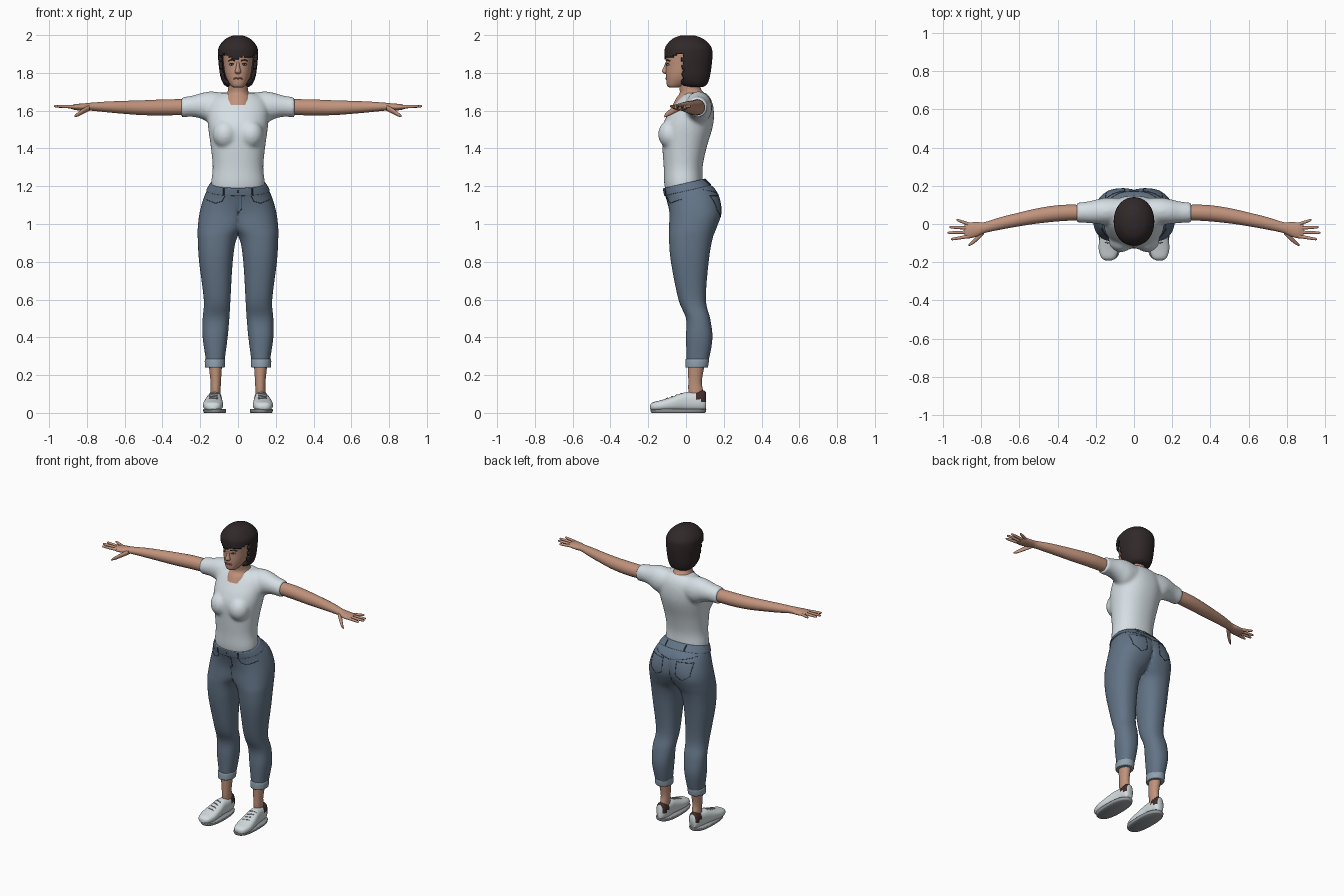
import bpy, bmesh, math
from mathutils import Vector, Matrix
from mathutils.bvhtree import BVHTree

cube = bpy.data.objects.get("Cube")
if cube:
    bpy.data.objects.remove(cube)


def material(name, *rgb):
    m = bpy.data.materials.new(name)
    m.use_nodes = True
    m.diffuse_color = (*rgb, 1)
    m.node_tree.nodes["Principled BSDF"].inputs["Base Color"].default_value = (*rgb, 1)
    return m


SKIN = material("skin", .53, .29, .2)
SHIRT = material("shirt_white", .67, .74, .78)
DENIM = material("denim", .125, .175, .24)
FADED = material("faded_denim", .28, .36, .43)
HAIR = material("hair_brown", .03, .021, .022)
SHOE = material("shoe_white", .66, .72, .74)
SOLE = material("sole_grey", .3, .32, .34)
HEEL = material("heel_brown", .05, .025, .022)
LIP = material("lip_pink", .36, .15, .12)
STITCH = material("stitch_navy", .035, .045, .065)


def spline(a, b, c, d, t):
    """Smooth step between b and c."""
    return b + .5 * t * (c - a + t * (2 * a - 5 * b + 4 * c - d + t * (3 * (b - c) + d - a)))


def sym(rows):
    """Rows of (z, half width, front, back) to centred bounds."""
    return [(z, -w, w, f, b) for z, w, f, b in rows]


def add_loft(bm, axis, rows, n=32, power=1.0, steps=4):
    """Closed skin through cross-sections given as position and bounds."""
    last = len(rows) - 1
    fine = []
    for i in range(last):
        four = [rows[min(max(i + k, 0), last)] for k in (-1, 0, 1, 2)]
        fine += [[spline(*q, s / steps) for q in zip(*four)] for s in range(steps)]
    fine.append(rows[-1])
    rings = []
    for t, u0, u1, v0, v1 in fine:
        ring = []
        for k in range(n):
            a = 2 * math.pi * (k + .5) / n
            c, s = math.cos(a), math.sin(a)
            p = [0, 0, 0]
            p[axis] = t
            p[(axis + 1) % 3] = (u0 + u1) / 2 + (u1 - u0) / 2 * math.copysign(abs(c) ** power, c)
            p[(axis + 2) % 3] = (v0 + v1) / 2 + (v1 - v0) / 2 * math.copysign(abs(s) ** power, s)
            ring.append(bm.verts.new(p))
        rings.append(ring)
    for a, b in zip(rings, rings[1:]):
        for k in range(n):
            bm.faces.new((a[k], a[(k + 1) % n], b[(k + 1) % n], b[k]))
    bm.faces.new(rings[0])
    bm.faces.new(rings[-1])
    bmesh.ops.recalc_face_normals(bm, faces=bm.faces)


def finish(name, bm, mats, mirror=False):
    me = bpy.data.meshes.new(name)
    bm.to_mesh(me)
    bm.free()
    ob = bpy.data.objects.new(name, me)
    bpy.context.scene.collection.objects.link(ob)
    for m in mats:
        me.materials.append(m)
    bpy.ops.object.select_all(action="DESELECT")
    ob.select_set(True)
    bpy.context.view_layer.objects.active = ob
    bpy.ops.object.shade_smooth_by_angle(angle=math.radians(50))
    if mirror:
        ob.modifiers.new("mirror", "MIRROR")
    return ob


def loft(name, axis, rows, mat, mirror=False, **kw):
    bm = bmesh.new()
    add_loft(bm, axis, rows, **kw)
    return finish(name, bm, [mat], mirror)


def ball(bm, centre, size):
    bmesh.ops.create_uvsphere(bm, u_segments=24, v_segments=16, radius=1,
                              matrix=Matrix.Translation(centre) @ Matrix.Diagonal((*size, 1)))


def seam(name, target, points, direction, mat, radius=.0018, mirror=True):
    """Thin line laid on a surface by casting points onto it."""
    me = target.data
    tree = BVHTree.FromPolygons([v.co for v in me.vertices], [p.vertices for p in me.polygons])
    points = [Vector(p) for p in points]
    path = [a.lerp(b, k / 8) for a, b in zip(points, points[1:]) for k in range(8)] + points[-1:]
    hits = [tree.ray_cast(p, Vector(direction))[0] for p in path]
    hits = [h for h in hits if h]
    if len(hits) < 2:
        return
    cu = bpy.data.curves.new(name, "CURVE")
    cu.dimensions, cu.bevel_depth, cu.bevel_resolution = "3D", radius, 1
    sp = cu.splines.new("POLY")
    sp.points.add(len(hits) - 1)
    for p, h in zip(sp.points, hits):
        p.co = (*h, 1)
    cu.materials.append(mat)
    ob = bpy.data.objects.new(name, cu)
    bpy.context.scene.collection.objects.link(ob)
    if mirror:
        ob.modifiers.new("mirror", "MIRROR")


BACK, FRONT, DOWN = (0, -1, 0), (0, 1, 0), (0, 0, -1)

# Jeans: one leg with half the hips, mirrored
bm = bmesh.new()
add_loft(bm, 2, [(.25, .075, .168, .005, .11), (.3, .068, .173, .003, .125), (.4, .055, .187, 0, .14),
                 (.5, .046, .187, 0, .128), (.6, .04, .181, -.04, .105), (.8, .028, .206, -.08, .12),
                 (.92, .008, .213, -.09, .14), (.98, -.04, .213, -.09, .162), (1.06, -.08, .203, -.088, .187),
                 (1.14, -.13, .178, -.1, .165), (1.2, -.15, .15, -.117, .104)], n=56, power=.88)
for v in bm.verts:
    v.co.x = max(v.co.x, 0)
    v.co.z += .23 * v.co.y * min(max((v.co.z - 1.05) / .12, 0), 1)
inner = [f for f in bm.faces if all(v.co.x < 1e-5 for v in f.verts)]
bmesh.ops.delete(bm, geom=inner, context="FACES")
jeans = finish("jeans", bm, [DENIM], True)

# Tilted waistband
bm = bmesh.new()
add_loft(bm, 2, sym([(1.175, .166, -.113, .132), (1.18, .167, -.116, .132),
                     (1.212, .15, -.122, .106), (1.217, .145, -.119, .101)]), n=48, power=.92)
for v in bm.verts:
    v.co.z += .23 * v.co.y
waistband = finish("waistband", bm, [DENIM])

# Denim details
seam("back_pocket", jeans, [(.05, 1, 1.15), (.05, 1, 1.06), (.095, 1, 1.035), (.145, 1, 1.07),
                            (.15, 1, 1.15), (.05, 1, 1.15)], BACK, STITCH)
seam("back_yoke", jeans, [(.004, 1, 1.15), (.15, 1, 1.18)], BACK, STITCH)
seam("front_pocket", jeans, [(.07, -1, 1.15), (.085, -1, 1.12), (.12, -1, 1.11), (.17, -1, 1.13)], FRONT, STITCH)
seam("fly_stitch", jeans, [(.02, -1, 1.15), (.02, -1, 1.08), (.003, -1, 1.06)], FRONT, STITCH, mirror=False)
seam("front_belt_loop", waistband, [(.075, -1, 1.155), (.075, -1, 1.19)], FRONT, STITCH, .004)
seam("back_belt_loop", waistband, [(.07, 1, 1.205), (.07, 1, 1.235)], BACK, STITCH, .004)
seam("waist_button", waistband, [(-.004, -1, 1.172), (.004, -1, 1.172)], FRONT, STITCH, .005, False)

# Cuffs and ankles
loft("cuff", 2, [(.24, .074, .17, .0, .112), (.245, .069, .175, -.004, .117), (.28, .068, .176, -.003, .122),
                 (.286, .073, .17, .002, .117)], FADED, True)
loft("ankle", 2, [(.06, .095, .145, .02, .098), (.12, .092, .145, .012, .09), (.17, .09, .146, .012, .084),
                  (.26, .084, .156, .01, .1)], SKIN, True)

# Shoes
bm = bmesh.new()
add_loft(bm, 1, [(-.19, .02, .042, .115, .15), (-.175, .012, .056, .094, .172), (-.13, .01, .068, .08, .185),
                 (-.07, .01, .087, .08, .18), (-.01, .01, .108, .085, .167), (.04, .01, .11, .084, .16),
                 (.09, .012, .12, .088, .155), (.106, .02, .11, .1, .145)], power=.8)
for f in bm.faces:
    c = f.calc_center_median()
    f.material_index = int(c.y > .06 and c.z > .065)
shoe = finish("shoe", bm, [SHOE, HEEL], True)
loft("shoe_sole", 2, [(z, .122 - w, .125 + w, -.186 - g, .105 + g)
                      for z, w, g in ((0, .054, -.004), (.004, .058, 0), (.016, .06, .003), (.02, .058, 0))],
     SOLE, True, power=.8)
for k in range(4):
    y = -.105 + .025 * k
    seam("shoe_lace", shoe, [(.108, y, 1), (.152, y + .01, 1)], DOWN, SOLE, .003)

# Shirt: torso, bust and sleeves fused and softened
bm = bmesh.new()
add_loft(bm, 2, sym([(1.17, .138, -.108, .085), (1.22, .142, -.116, .088), (1.3, .134, -.118, .088),
                     (1.4, .143, -.125, .108), (1.5, .157, -.128, .138), (1.56, .162, -.108, .148),
                     (1.62, .16, -.07, .145), (1.665, .14, -.035, .13), (1.695, .09, .0, .105)]), n=48, power=.92)
for side in (-1, 1):
    ball(bm, (side * .068, -.082, 1.475), (.066, .066, .075))
    add_loft(bm, 0, [(side * x, *r) for x, *r in (
        (.08, 0, .135, 1.54, 1.695), (.14, -.005, .138, 1.53, 1.702), (.19, 0, .13, 1.555, 1.695),
        (.24, .005, .118, 1.567, 1.68), (.3, .008, .112, 1.564, 1.671))])
shirt = finish("shirt", bm, [SHIRT])
remesh = shirt.modifiers.new("fuse", "REMESH")
remesh.mode, remesh.voxel_size, remesh.use_smooth_shade = "VOXEL", .009, True
soften = shirt.modifiers.new("soften", "SMOOTH")
soften.factor, soften.iterations = .5, 10

# Arms and hands
loft("arm", 0, [(.26, .02, .1, 1.578, 1.661), (.38, .015, .1, 1.575, 1.66), (.5, .003, .083, 1.576, 1.655),
                (.6, -.012, .06, 1.583, 1.652), (.7, -.03, .035, 1.592, 1.648), (.78, -.047, .01, 1.6, 1.642),
                (.82, -.065, .01, 1.6, 1.638), (.86, -.075, .008, 1.603, 1.635), (.885, -.07, 0, 1.61, 1.628)],
     SKIN, True)
for name, base, reach, tip in (("index_finger", -.064, .957, -.08), ("middle_finger", -.043, .975, -.046),
                               ("ring_finger", -.022, .966, -.016), ("little_finger", -.002, .928, .022)):
    rows = []
    for t, r in ((0, .0095), (.5, .0085), (.9, .007), (1, .003)):
        x, y, z = .86 + (reach - .86) * t, base + (tip - base) * t, 1.62 + .004 * t
        rows.append((x, y - r, y + r, z - r, z + r))
    loft(name, 0, rows, SKIN, True, n=12)
loft("thumb", 0, [(.785, -.055, -.02, 1.6, 1.63), (.815, -.085, -.052, 1.585, 1.615),
                  (.845, -.108, -.086, 1.57, 1.594), (.866, -.117, -.107, 1.565, 1.575)], SKIN, True, n=16)

# Neck and head
loft("neck", 2, sym([(1.63, .085, -.07, .125), (1.665, .078, -.053, .122), (1.69, .06, -.035, .1),
                     (1.72, .052, -.035, .078), (1.79, .052, -.05, .075)]), SKIN)
head = loft("head", 2, sym([(1.722, .022, -.085, -.045), (1.732, .037, -.1, -.01), (1.765, .058, -.105, .05),
                            (1.8, .07, -.107, .09), (1.84, .076, -.106, .11), (1.88, .08, -.107, .12),
                            (1.92, .082, -.102, .122), (1.96, .065, -.08, .1), (1.983, .03, -.04, .06)]),
            SKIN, n=48, power=.92)
loft("nose", 2, sym([(1.794, .01, -.112, -.08), (1.806, .017, -.127, -.08), (1.83, .011, -.119, -.08),
                     (1.865, .008, -.105, -.08)]), SKIN, n=16)

# Face details
seam("mouth", head, [(0, -1, 1.77), (.012, -1, 1.772), (.023, -1, 1.769)], FRONT, LIP, .0045)
seam("eyebrow", head, [(.016, -1, 1.864), (.035, -1, 1.87), (.052, -1, 1.862)], FRONT, HAIR, .003)
seam("eyelash", head, [(.02, -1, 1.845), (.033, -1, 1.851), (.046, -1, 1.845)], FRONT, HAIR, .0025)
for name, mat, y, size in (("eye", SHOE, -.094, (.012, .008, .005)), ("iris", HEEL, -.098, (.005, .006, .005))):
    bm = bmesh.new()
    ball(bm, (.033, y, 1.844), size)
    finish(name, bm, [mat], True)

# Hair: shell with the face opening cut along a ragged fringe
bm = bmesh.new()
add_loft(bm, 2, sym([(1.725, .055, .0, .09), (1.74, .076, -.04, .112), (1.78, .093, -.08, .126),
                     (1.84, .102, -.107, .136), (1.9, .106, -.114, .14), (1.94, .1, -.108, .132),
                     (1.98, .066, -.072, .092), (1.998, .025, -.028, .045)]), n=72, power=.95, steps=6)
face = []
for f in bm.faces:
    c = f.calc_center_median()
    fringe = 1.872 + .008 * math.sin(70 * c.x) + .25 * abs(c.x)
    if c.z < fringe and c.y < -.02 + .006 * math.sin(150 * c.z) and len(f.verts) == 4:
        face.append(f)
bmesh.ops.delete(bm, geom=face, context="FACES")
hair = finish("hair", bm, [HAIR])
shell = hair.modifiers.new("thickness", "SOLIDIFY")
shell.thickness, shell.offset = .018, -1
